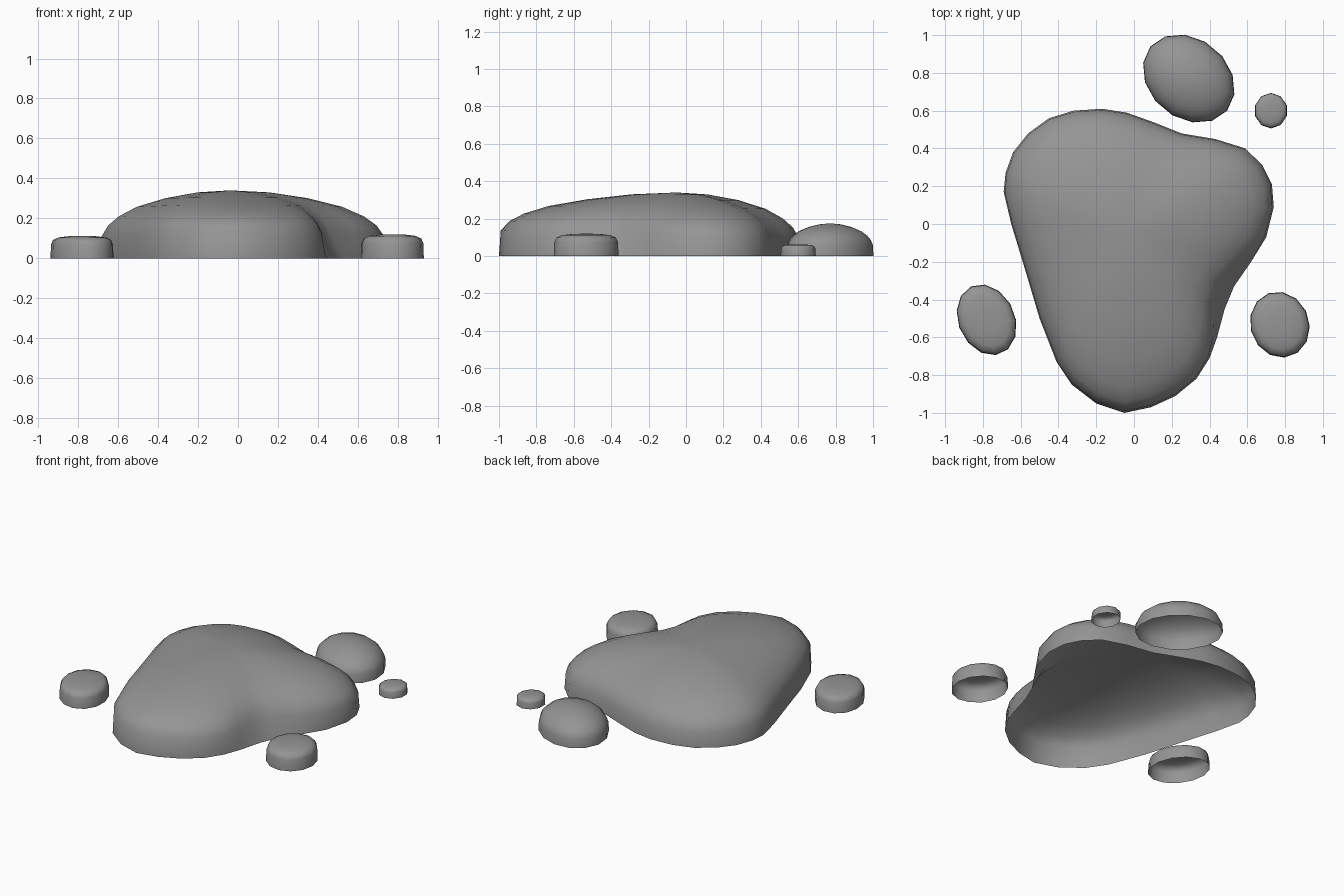
import bpy, bmesh
from math import sin, cos, radians, tau, exp

default = bpy.data.objects.get("Cube")
if default:
    bpy.data.objects.remove(default, do_unlink=True)

GREY = (0.3, 0.3, 0.3, 1)
stone = bpy.data.materials.new("stone grey")
stone.diffuse_color = GREY
stone.use_nodes = True
stone.node_tree.nodes["Principled BSDF"].inputs["Base Color"].default_value = GREY

# (distance from centre, share of full height), from ground to crown
DOME = [(1, 0), (.99, .33), (.94, .49), (.86, .62), (.72, .76), (.5, .885), (.25, .97)]
PEBBLE = [(1, 0), (.985, .62), (.92, .82), (.75, .93), (.4, .99)]


def shell(name, outline, centre, height, profile, shape=None):
    """Loft shrinking copies of an outline into a dome that is open below."""
    bm = bmesh.new()
    cx, cy = centre
    rings = []
    for t, h in profile:
        ring = []
        for x, y in outline:
            point = (cx + (x - cx) * t, cy + (y - cy) * t, height * h)
            ring.append(bm.verts.new(shape(*point, t) if shape else point))
        rings.append(ring)
    count = len(outline)
    for low, high in zip(rings, rings[1:]):
        for i in range(count):
            j = (i + 1) % count
            bm.faces.new((low[i], low[j], high[j], high[i]))
    crown = bm.verts.new((cx, cy, height))
    for i in range(count):
        bm.faces.new((rings[-1][i], rings[-1][(i + 1) % count], crown))
    for face in bm.faces:
        face.smooth = True
    mesh = bpy.data.meshes.new(name)
    bm.to_mesh(mesh)
    bm.free()
    mesh.materials.append(stone)
    obj = bpy.data.objects.new(name, mesh)
    bpy.context.collection.objects.link(obj)
    return obj


def oval(centre, long, short, angle, sides):
    """Points of a turned ellipse, counter-clockwise."""
    c, s = cos(radians(angle)), sin(radians(angle))
    points = []
    for i in range(sides):
        u, v = long * cos(tau * i / sides), short * sin(tau * i / sides)
        points.append((centre[0] + u * c - v * s, centre[1] + u * s + v * c))
    return points


def mound_shape(x, y, z, t):
    """Raise the front rim and press a hollow into the front left flank."""
    if z > 0:
        z -= .025 * y * t * t
        x -= .06 * t * exp(-((x - .5) ** 2 + (y + .38) ** 2) / .04)
    return x, y, z


# Large three-lobed mound
mound_outline = [
    (.74, .09), (.73, .21), (.68, .31), (.59, .4), (.43, .45), (.25, .48),
    (.1, .54), (-.04, .59), (-.17, .61), (-.32, .6), (-.45, .56), (-.56, .48),
    (-.64, .38), (-.68, .27), (-.69, .17), (-.65, 0), (-.58, -.23), (-.5, -.5),
    (-.41, -.73), (-.33, -.85), (-.2, -.95), (-.05, -1), (.09, -.97),
    (.22, -.91), (.33, -.82), (.4, -.71), (.44, -.6), (.48, -.45),
    (.53, -.33), (.62, -.2), (.7, -.07)]
shell("mound", mound_outline, (-.04, -.05), .34, DOME, mound_shape)

# Loose stones around it: centre, half axes, turn, height
stones = [
    ("back_stone", (.29, .77), .265, .21, -40, 14, .175, DOME),
    ("small_back_stone", (.725, .6), .094, .088, 90, 10, .063, PEBBLE),
    ("right_stone", (-.78, -.507), .195, .15, 115, 13, .112, PEBBLE),
    ("left_stone", (.772, -.533), .177, .156, 110, 13, .12, PEBBLE)]
for name, centre, long, short, turn, sides, height, profile in stones:
    shell(name, oval(centre, long, short, turn, sides), centre, height, profile)
